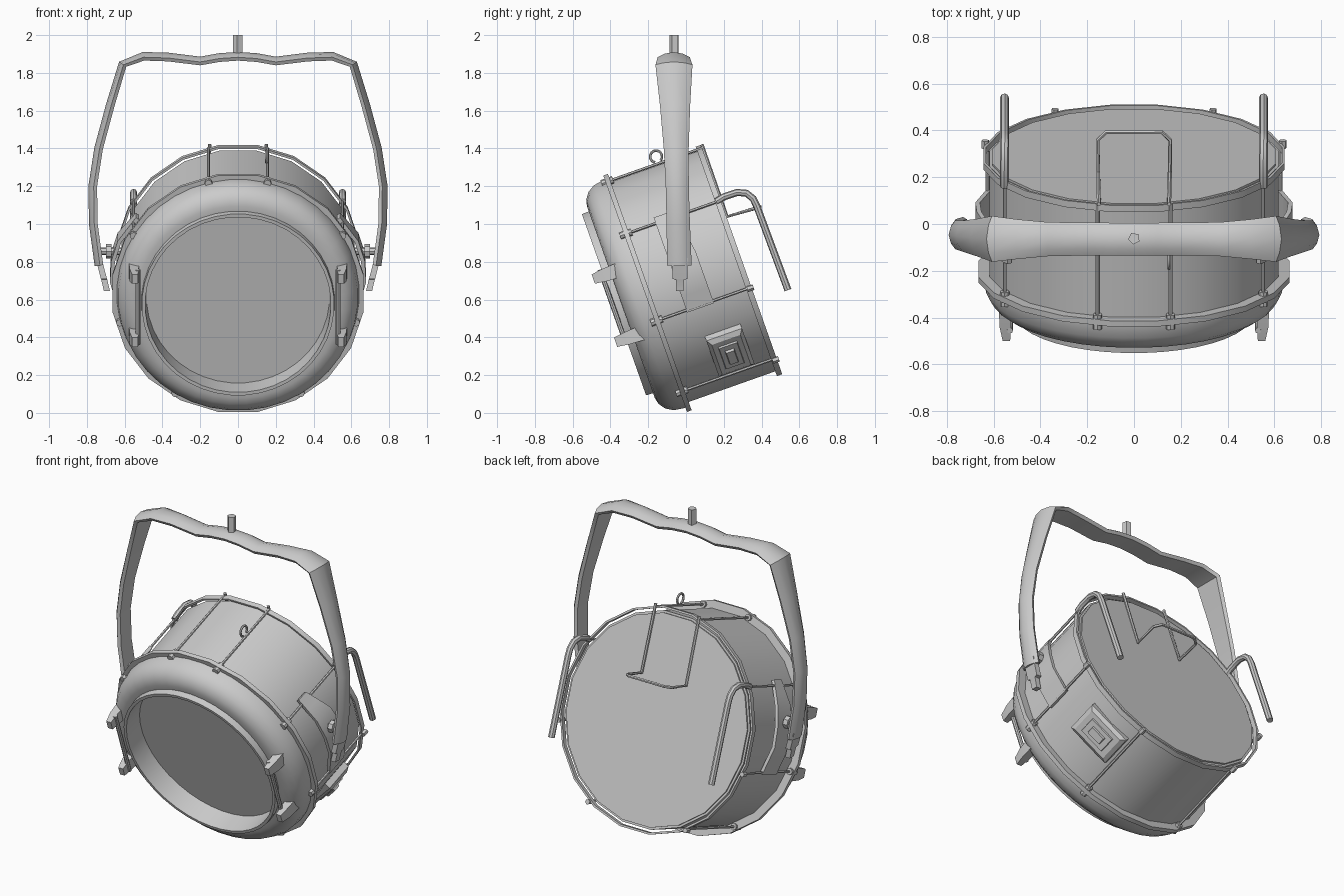
import bpy, bmesh
from math import sin, cos, pi, radians
from mathutils import Vector, Matrix

old = bpy.data.objects.get("Cube")
if old:
    bpy.data.objects.remove(old)

GREY = (0.6, 0.6, 0.6, 1)
mat = bpy.data.materials.new("grey_metal")
mat.use_nodes = True
mat.diffuse_color = GREY
mat.node_tree.nodes["Principled BSDF"].inputs["Base Color"].default_value = GREY

# Lamp frame: x sideways, y along the lamp axis to the back, z up the disc
TILT = Matrix.Translation((0, -0.205, 0.635)) @ Matrix.Rotation(radians(19.5), 4, "X")
WORLD = Matrix.Identity(4)
AXIS = Vector((0, 1, 0))
parts = []


def loft(name, rings, frame=TILT, wrap=False):
    """Skin a row of equal point rings; cap the ends unless wrapped."""
    bm = bmesh.new()
    rows = [[bm.verts.new(p) for p in ring] for ring in rings]
    n = len(rows[0])
    pairs = list(zip(rows, rows[1:])) + ([(rows[-1], rows[0])] if wrap else [])
    for a, b in pairs:
        for i in range(n):
            j = (i + 1) % n
            bm.faces.new((a[i], a[j], b[j], b[i]))
    if not wrap:
        bm.faces.new(rows[0])
        bm.faces.new(rows[-1])
    bmesh.ops.recalc_face_normals(bm, faces=bm.faces)
    bm.transform(frame)
    me = bpy.data.meshes.new(name)
    bm.to_mesh(me)
    bm.free()
    me.materials.append(mat)
    ob = bpy.data.objects.new(name, me)
    bpy.context.collection.objects.link(ob)
    parts.append(ob)
    return ob


def lathe(name, profile, sides, wrap=False):
    """Turn (depth, radius) points around the lamp axis."""
    angles = [2 * pi * (i + 0.5) / sides for i in range(sides)]
    rings = [[(r * sin(t), y, r * cos(t)) for t in angles] for y, r in profile]
    return loft(name, rings, wrap=wrap)


def tube(name, path, radius, sides=8, frame=TILT):
    """Round bar with mitred bends along a path."""
    pts = [Vector(p) for p in path]
    dirs = [(b - a).normalized() for a, b in zip(pts, pts[1:])]
    side = dirs[0].orthogonal().normalized()
    rings = []
    for i, p in enumerate(pts):
        d0, d1 = dirs[max(i - 1, 0)], dirs[min(i, len(dirs) - 1)]
        tan = (d0 + d1).normalized()
        side = (side - tan * side.dot(tan)).normalized()
        up = tan.cross(side)
        rings.append([p + radius * (side * cos(2 * pi * k / sides) + up * sin(2 * pi * k / sides))
                      for k in range(sides)])
    return loft(name, rings, frame)


def rect(c, u, v, hu, hv):
    c = Vector(c)
    return [c + u * a * hu + v * b * hv for a, b in ((-1, -1), (1, -1), (1, 1), (-1, 1))]


def around(angle, r, y):
    t = radians(angle)
    return Vector((r * sin(t), y, r * cos(t)))


# Housing
lathe("front_shell", [(-0.06, 0.485), (-0.187, 0.492), (-0.187, 0.51), (-0.148, 0.512),
                      (-0.148, 0.54), (-0.14, 0.575), (-0.115, 0.61), (-0.075, 0.634),
                      (-0.02, 0.642), (0.0, 0.642)], 40)
lathe("front_flange", [(-0.012, 0.62), (-0.012, 0.672), (0.014, 0.672), (0.014, 0.62)], 20, True)
lathe("drum_body", [(0.0, 0.625), (0.515, 0.625), (0.515, 0.612), (0.525, 0.612)], 20)
lathe("rear_ring", [(0.5, 0.64), (0.5, 0.652), (0.53, 0.652), (0.53, 0.64)], 20, True)

# Tie rods with bolts on the flange
for s, side in ((1, "left"), (-1, "right")):
    for ang in (14, 59, 104, 149):
        a = ang * s
        tube(f"{side}_tie_rod_{ang}", [around(a, 0.645, -0.02), around(a, 0.645, 0.53)], 0.008, 6)
        tube(f"{side}_bolt_{ang}", [around(a, 0.645, -0.035), around(a, 0.645, 0.03)], 0.02, 8)
        if ang > 100:
            tube(f"{side}_rear_nut_{ang}", [around(a, 0.655, 0.505), around(a, 0.655, 0.54)], 0.016, 6)

# Small loop on the top rod
hoop = [(0.15, 0.285 + 0.032 * cos(t), 0.665 + 0.032 * sin(t))
        for t in [radians(-60 + 30 * k) for k in range(11)]]
tube("top_loop", hoop, 0.007, 6)

# Wire handle hanging on the back
tube("rear_wire_handle", [(-0.15, 0.535, 0.645), (-0.153, 0.535, 0.24), (-0.155, 0.68, 0.232),
                          (-0.12, 0.715, 0.232), (0.12, 0.715, 0.232), (0.155, 0.68, 0.232),
                          (0.153, 0.535, 0.24), (0.15, 0.535, 0.645)], 0.009, 6)

X, Z = Vector((1, 0, 0)), Vector((0, 0, 1))
for s, side in ((1, "left"), (-1, "right")):
    # Thick hook behind the drum
    tube(f"{side}_rear_hook", [(s * 0.553, y, z) for y, z in (
        (0.16, 1.118), (0.2, 1.143), (0.27, 1.167), (0.32, 1.163), (0.355, 1.135),
        (0.375, 1.095), (0.54, 0.65))], 0.019, 8, WORLD)

    # Front grip: two tapered posts and a bar
    for label, v in (("upper", 0.165), ("lower", -0.19)):
        loft(f"{side}_{label}_grip_post", [
            rect((s * 0.55, -0.08, v), X, Z, 0.028, 0.04),
            rect((s * 0.55, -0.18, v), X, Z, 0.024, 0.035),
            rect((s * 0.545, -0.245, v), X, Z, 0.016, 0.026)])
    tube(f"{side}_grip_bar", [(s * 0.53, -0.195, -0.22), (s * 0.53, -0.195, 0.2)], 0.013)

    # Curved strap carrying the pivot
    strap = []
    for ang, r, y0, y1 in ((56, 0.642, 0.165, 0.24), (63, 0.65, 0.165, 0.27),
                           (70, 0.668, 0.165, 0.3), (80, 0.672, 0.165, 0.315),
                           (90, 0.668, 0.165, 0.315), (97, 0.65, 0.165, 0.315),
                           (105, 0.642, 0.165, 0.315)):
        n = around(ang * s, 1, 0)
        strap.append(rect(n * r + AXIS * (y0 + y1) / 2, AXIS, n, (y1 - y0) / 2, 0.01))
    loft(f"{side}_pivot_strap", strap)

    # Pivot bolt with its nut
    tube(f"{side}_pivot_bolt", [(s * 0.6, -0.035, 0.855), (s * 0.755, -0.035, 0.855)], 0.02, 8, WORLD)
    tube(f"{side}_pivot_nut", [(s * 0.67, -0.035, 0.855), (s * 0.7, -0.035, 0.855)], 0.038, 8, WORLD)

    # Narrow tab at the foot of the yoke arm
    loft(f"{side}_yoke_tab", [rect((s * x, -0.032, z), X, AXIS, 0.016, h) for x, z, h in (
        (0.738, 0.82, 0.042), (0.71, 0.71, 0.04), (0.708, 0.705, 0.022), (0.694, 0.645, 0.02))],
        WORLD)

# Yoke: one swept band, mirrored, flat inside and chamfered outside
half = [(0.735, 0.78, 0.065), (0.765, 1.0, 0.062), (0.768, 1.2, 0.061), (0.737, 1.4, 0.066),
        (0.675, 1.63, 0.08), (0.61, 1.845, 0.098), (0.5, 1.887, 0.085), (0.37, 1.883, 0.073),
        (0.2, 1.862, 0.07), (0.1, 1.88, 0.07)]
path = half + [(0, 1.887, 0.07)] + [(-x, z, w) for x, z, w in reversed(half)]
rings = []
for i, (x, z, w) in enumerate(path):
    p0, p1 = path[max(i - 1, 0)], path[min(i + 1, len(path) - 1)]
    tan = Vector((p1[0] - p0[0], 0, p1[1] - p0[1])).normalized()
    out = Vector((-tan.z, 0, tan.x))
    if out.dot(Vector((x, 0, z - 1.2))) < 0:
        out = -out
    mid = Vector((x, -0.035 - 0.027 * (z - 0.78), z))
    rings.append([mid + out * d + AXIS * w * k for d, k in (
        (-0.022, -0.85), (-0.022, 0.85), (-0.004, 1), (0.014, 0.6),
        (0.024, 0), (0.014, -0.6), (-0.004, -1))])
loft("yoke", rings, WORLD)
tube("hanging_stud", [(0, -0.062, 1.89), (0, -0.062, 2.0)], 0.026, 5, WORLD)


# Switch box on the lower left of the drum
def plate(name, steps):
    n, t = around(134, 1, 0), around(134 + 90, 1, 0)
    loft(name, [rect(n * r + AXIS * 0.31, AXIS, t, ha, ht) for r, ha, ht in steps])


plate("switch_box", [(0.58, 0.1, 0.14), (0.64, 0.1, 0.14), (0.657, 0.08, 0.115)])
plate("switch_frame", [(0.65, 0.055, 0.085), (0.667, 0.05, 0.08)])
plate("switch_rocker", [(0.66, 0.027, 0.05), (0.682, 0.022, 0.045)])

# Smooth shading with sharp edges kept
bpy.ops.object.select_all(action="DESELECT")
for ob in parts:
    ob.select_set(True)
bpy.context.view_layer.objects.active = parts[0]
bpy.ops.object.shade_smooth_by_angle(angle=radians(32))
